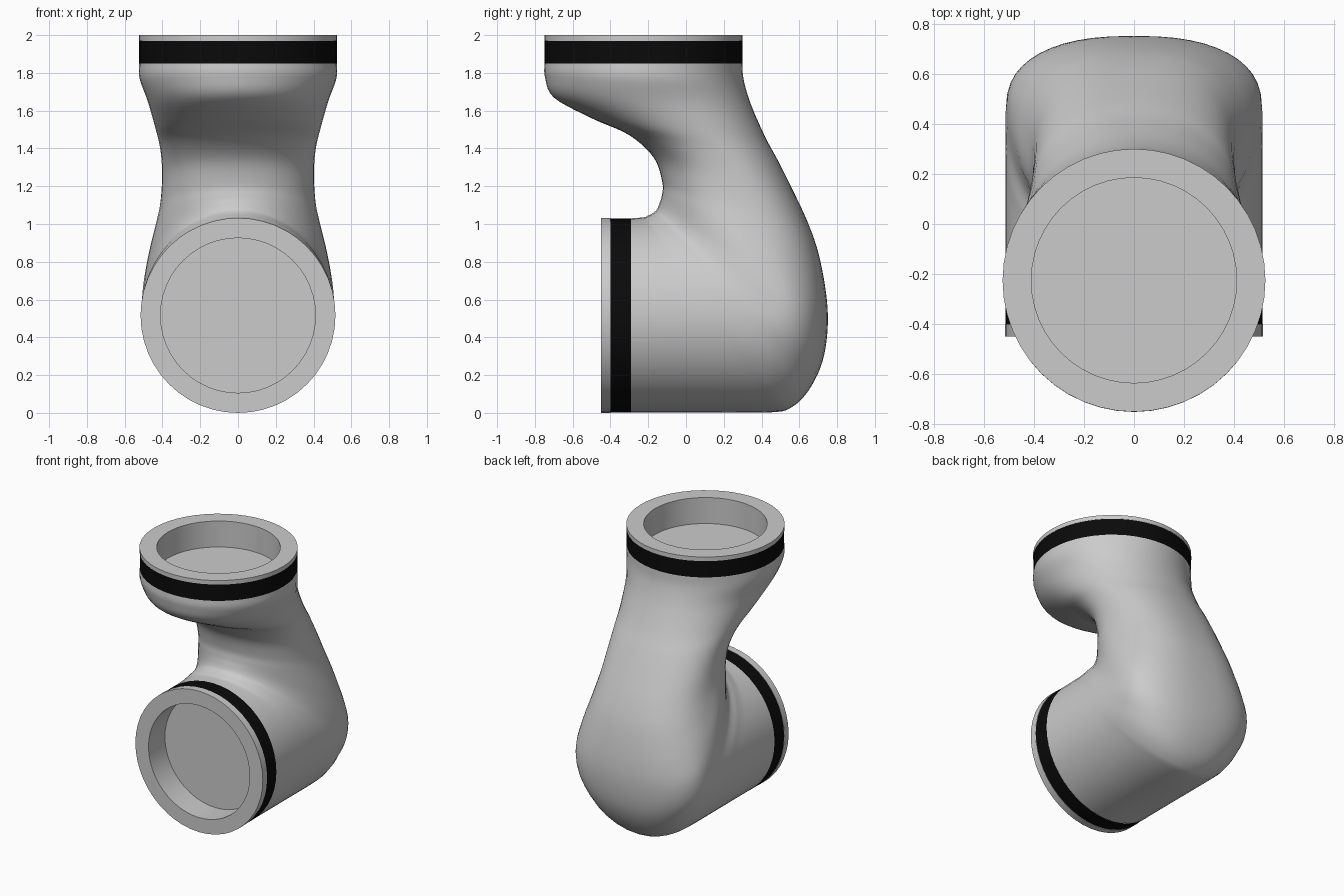
import bpy, bmesh, math
from mathutils import Matrix

if "Cube" in bpy.data.objects:
    bpy.data.objects.remove(bpy.data.objects["Cube"])

N = 48  # sides around every ring

def make(name, rings, matrix=Matrix(), mat=None, angle=35):
    """Skin a list of rings (a one-point ring makes a fan)."""
    bm = bmesh.new()
    vs = [[bm.verts.new(p) for p in r] for r in rings]
    for a, b in zip(vs, vs[1:]):
        for i in range(N):
            j = (i + 1) % N
            if len(a) == 1:
                bm.faces.new((a[0], b[i], b[j]))
            else:
                bm.faces.new((a[i], a[j], b[j], b[i]))
    bmesh.ops.recalc_face_normals(bm, faces=bm.faces)
    me = bpy.data.meshes.new(name)
    bm.to_mesh(me)
    bm.free()
    ob = bpy.data.objects.new(name, me)
    bpy.context.collection.objects.link(ob)
    ob.matrix_world = matrix
    if mat:
        me.materials.append(mat)
    bpy.ops.object.select_all(action='DESELECT')
    ob.select_set(True)
    bpy.context.view_layer.objects.active = ob
    bpy.ops.object.shade_smooth_by_angle(angle=math.radians(angle))
    return ob

def lathe(name, profile, matrix, mat=None):
    rings = []
    for r, z in profile:
        n = N if r else 1
        rings.append([(r * math.sin(2 * math.pi * i / N), r * math.cos(2 * math.pi * i / N), z)
                      for i in range(n)])
    return make(name, rings, matrix, mat)

# Body sections: inner y,z | outer y,z | half width | position of widest point | inner, outer roundness
SECTIONS = [
    (-.748, 1.85, .298, 1.85, .523, .50, 2.0, 2.0),
    (-.747, 1.78, .306, 1.76, .521, .50, 2.0, 2.0),
    (-.70, 1.67, .345, 1.63, .478, .50, 2.0, 2.1),
    (-.50, 1.56, .42, 1.46, .438, .50, 2.1, 2.2),
    (-.30, 1.47, .49, 1.33, .412, .50, 2.2, 2.3),
    (-.17, 1.35, .56, 1.19, .402, .50, 2.2, 2.4),
    (-.125, 1.22, .64, 1.02, .41, .50, 2.2, 2.5),
    (-.128, 1.15, .70, .85, .435, .53, 2.1, 2.6),
    (-.14, 1.11, .742, .63, .475, .62, 2.0, 2.6),
    (-.15, 1.085, .75, .45, .503, .70, 2.0, 2.4),
    (-.16, 1.07, .722, .27, .513, .68, 2.0, 2.3),
    (-.18, 1.055, .65, .12, .514, .57, 2.0, 2.3),
    (-.20, 1.045, .56, .03, .514, .52, 2.0, 2.1),
    (-.22, 1.036, .45, .003, .514, .50, 2.0, 2.0),
    (-.26, 1.032, .10, .003, .514, .50, 2.0, 2.0),
    (-.29, 1.030, -.29, .003, .514, .50, 2.0, 2.0),
]

def smooth_rows(rows, steps):
    """Catmull-Rom interpolation of the section table."""
    out = []
    for k in range(len(rows) - 1):
        a, b, c = rows[max(k - 1, 0)], rows[k], rows[k + 1]
        d = rows[min(k + 2, len(rows) - 1)]
        for s in range(steps):
            t = s / steps
            out.append([q + .5 * t * (r - p + t * (2*p - 5*q + 4*r - e + t * (3*(q - r) + e - p)))
                        for p, q, r, e in zip(a, b, c, d)])
    return out + [list(rows[-1])]

def section_ring(iy, iz, oy, oz, w, c, p_in, p_out):
    ring = []
    for i in range(N):
        a = 2 * math.pi * i / N
        co, si = math.cos(a), math.sin(a)
        e = 2 / (p_out if co > 0 else p_in)
        d = abs(co) ** e
        u = c + (1 - c) * d if co > 0 else c - c * d
        x = math.copysign(w * abs(si) ** e, si)
        ring.append((x, iy + (oy - iy) * u, iz + (oz - iz) * u))
    return ring

# Bent elbow body
make("elbow_body", [section_ring(*r) for r in smooth_rows(SECTIONS, 5)], angle=60)

black = bpy.data.materials.new("black_seal")
black.diffuse_color = (0.003, 0.003, 0.003, 1)
black.use_nodes = True
black.node_tree.nodes["Principled BSDF"].inputs["Base Color"].default_value = black.diffuse_color

# Two openings: flange with a recess, and a black band behind it
openings = [
    ("upper", Matrix.Translation((0, -.225, 2)), .525, .03, .15),
    ("lower", Matrix.Translation((0, -.45, .516)) @ Matrix.Rotation(math.pi / 2, 4, 'X'), .516, .05, .16),
]
for side, m, r, lip, back in openings:
    lathe(side + "_flange", [(0, -.19), (.41, -.19), (.41, 0), (r, 0), (r, -lip), (r - .003, -lip)], m)
    lathe(side + "_band", [(r - .002, -lip), (r - .002, -back)], m, black)
